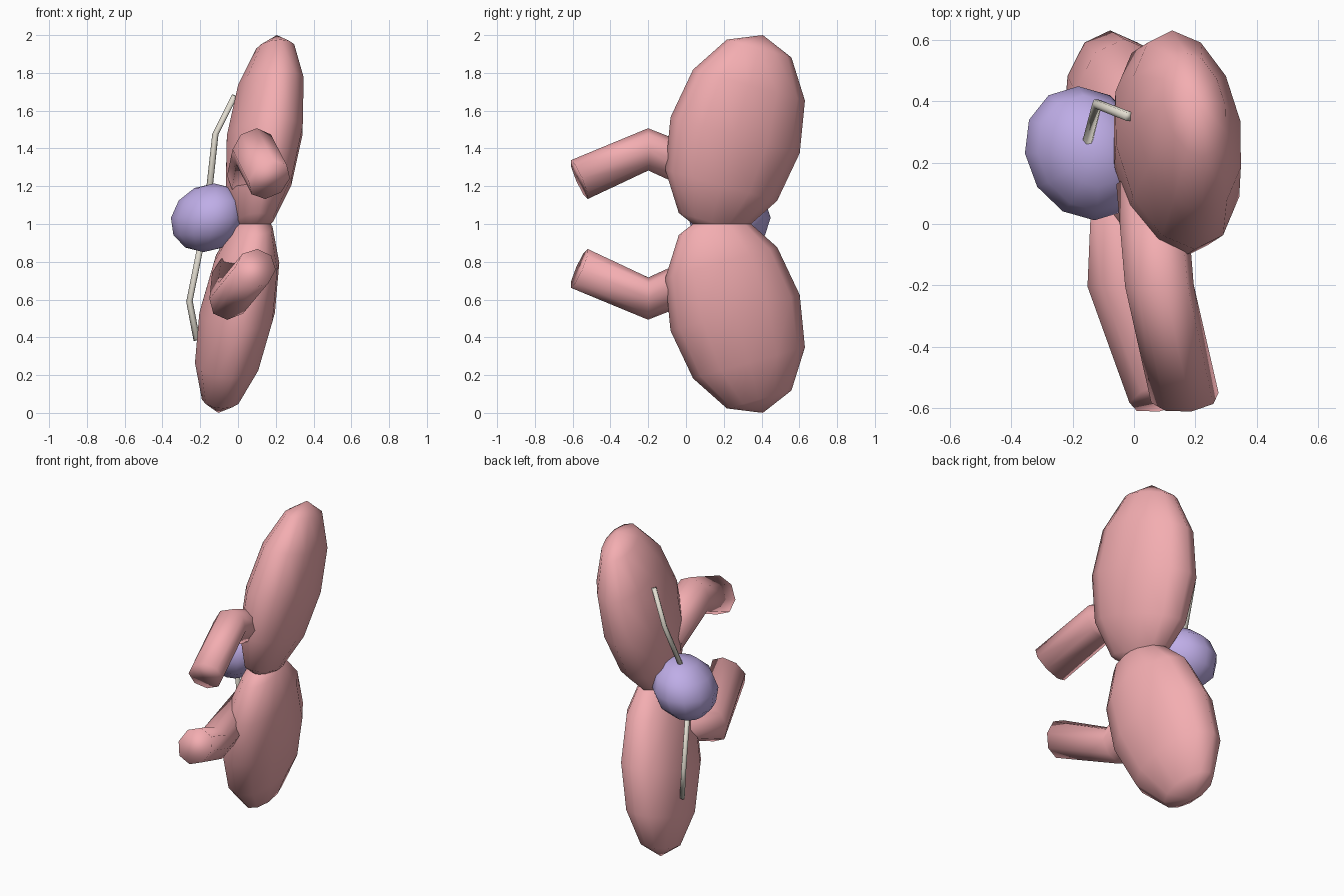
import bpy, bmesh, math
from mathutils import Matrix, Vector

if "Cube" in bpy.data.objects:
    bpy.data.objects.remove(bpy.data.objects["Cube"])


def material(name, rgb):
    m = bpy.data.materials.new(name)
    m.diffuse_color = (*rgb, 1)
    m.use_nodes = True
    m.node_tree.nodes["Principled BSDF"].inputs["Base Color"].default_value = m.diffuse_color
    return m


RED = material("red", (0.90, 0.42, 0.44))
PURPLE = material("purple", (0.52, 0.42, 0.80))
CREAM = material("cream", (0.76, 0.72, 0.63))

# The whole figure leans sideways: x shifts with depth and height
LEAN = Matrix(((1, -0.122, 0.155, -0.155), (0, 1, 0, 0), (0, 0, 1, 0), (0, 0, 0, 1)))


def finish(name, bm, mat, mirror_z=None):
    if mirror_z is not None:
        bm.transform(Matrix.Translation((0, 0, 2 * mirror_z)) @ Matrix.Diagonal((1, 1, -1, 1)))
    bm.transform(LEAN)
    bmesh.ops.recalc_face_normals(bm, faces=bm.faces[:])
    for f in bm.faces:
        f.smooth = True
    me = bpy.data.meshes.new(name)
    bm.to_mesh(me)
    bm.free()
    me.materials.append(mat)
    ob = bpy.data.objects.new(name, me)
    bpy.context.collection.objects.link(ob)
    return ob


def ellipsoid(name, centre, radii, tilt, mat, mirror_z=None):
    bm = bmesh.new()
    bmesh.ops.create_uvsphere(bm, u_segments=12, v_segments=6, radius=1)
    bm.transform(Matrix.Translation(centre) @ Matrix.Rotation(math.radians(tilt), 4, 'X')
                 @ Matrix.Diagonal((*radii, 1)))
    return finish(name, bm, mat, mirror_z)


def tube(name, path, radius, sides, mat, mirror_z=None):
    bm = bmesh.new()
    pts = [Vector(p) for p in path]
    rings = []
    for i, p in enumerate(pts):
        steps = [(pts[k + 1] - pts[k]).normalized() for k in (i - 1, i) if 0 <= k < len(pts) - 1]
        t = sum(steps, Vector()).normalized()
        v = t.cross(Vector((1, 0, 0))).normalized()
        u = v.cross(t)
        rings.append([bm.verts.new(p + radius * (u * math.cos(a) + v * math.sin(a)))
                      for a in (2 * math.pi * k / sides for k in range(sides))])
    for a, b in zip(rings, rings[1:]):
        for k in range(sides):
            j = (k + 1) % sides
            bm.faces.new((a[k], a[j], b[j], b[k]))
    bm.faces.new(rings[0])
    bm.faces.new(rings[-1])
    return finish(name, bm, mat, mirror_z)


# Upper half, then the same parts mirrored downward
for side, body_plane, wire_plane in (("upper", None, None), ("lower", 1.0, 1.033)):
    # Large lobe
    ellipsoid(side + "_lobe", (0.10, 0.26, 1.47), (0.20, 0.355, 0.55), -15.5, RED, body_plane)
    # Bent arm reaching forward
    tube(side + "_arm", [(0.03, 0.12, 1.26), (-0.003, -0.20, 1.395), (0.06, -0.565, 1.235)],
         0.112, 8, RED, body_plane)
    # Thin bent rod from ball to lobe
    tube(side + "_rod", [(-0.148, 0.24, 1.12), (-0.146, 0.39, 1.475), (-0.08, 0.35, 1.68)],
         0.017, 6, CREAM, wire_plane)

# Central ball
ellipsoid("ball", (-0.132, 0.23, 1.033), (0.20, 0.218, 0.182), 0, PURPLE)
